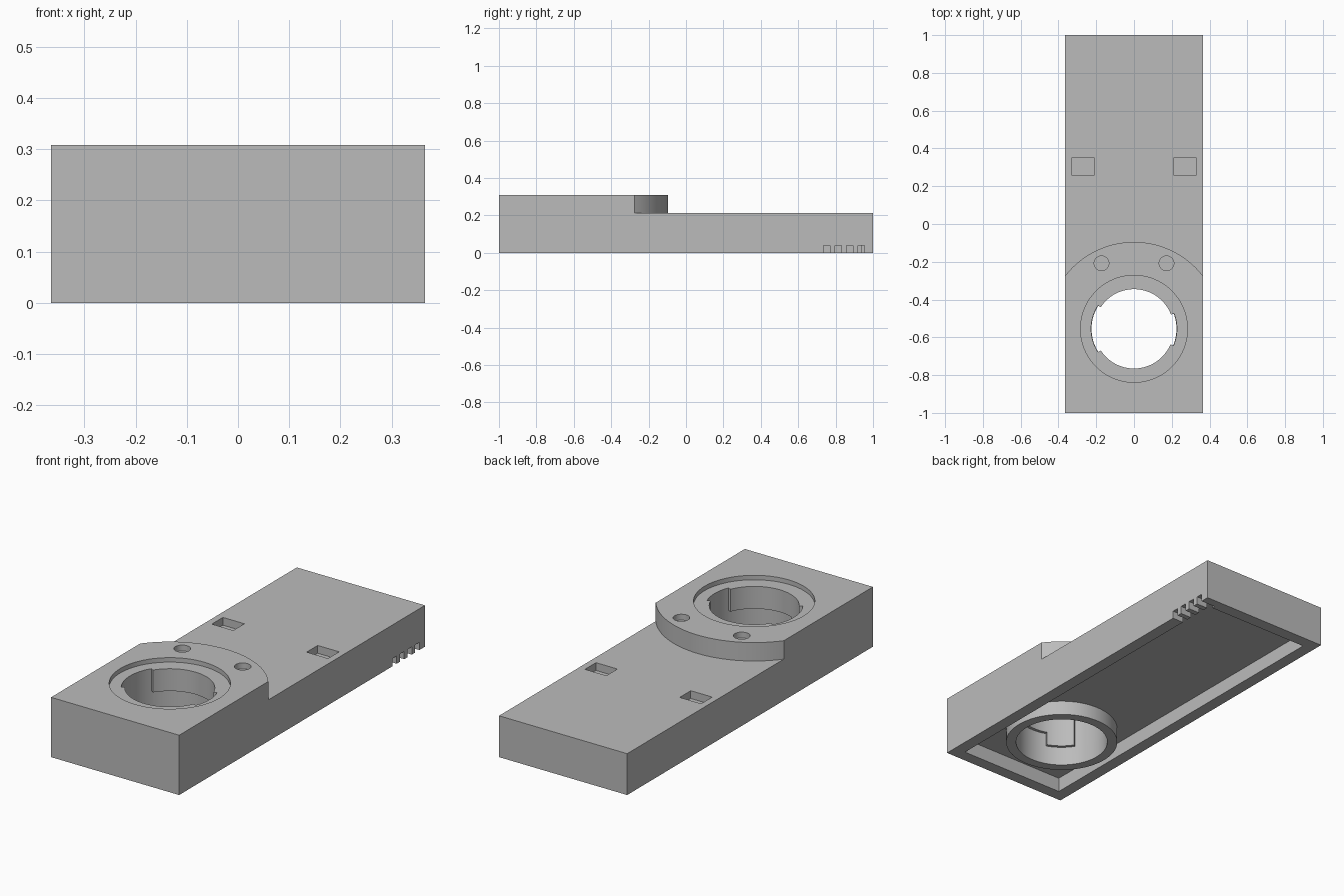
import bpy, bmesh
from math import cos, sin, radians

if "Cube" in bpy.data.objects:
    bpy.data.objects.remove(bpy.data.objects["Cube"], do_unlink=True)

HALF_W, DECK, TOP = 0.365, 0.213, 0.308
CY = -0.555          # centre of the round socket
WALL, CEILING = 0.063, 0.075

grey = bpy.data.materials.new("plain_grey")
grey.use_nodes = True
grey.diffuse_color = (0.5, 0.5, 0.5, 1)
grey.node_tree.nodes["Principled BSDF"].inputs["Base Color"].default_value = (0.5, 0.5, 0.5, 1)


def prism(name, outline, z0, z1):
    """Extrude a counter-clockwise outline between two heights."""
    bm = bmesh.new()
    face = bm.faces.new([bm.verts.new((x, y, z0)) for x, y in outline])
    up = bmesh.ops.extrude_face_region(bm, geom=[face])["geom"]
    for v in up:
        if isinstance(v, bmesh.types.BMVert):
            v.co.z = z1
    bmesh.ops.recalc_face_normals(bm, faces=bm.faces)
    mesh = bpy.data.meshes.new(name)
    bm.to_mesh(mesh)
    bm.free()
    mesh.materials.append(grey)
    ob = bpy.data.objects.new(name, mesh)
    bpy.context.collection.objects.link(ob)
    return ob


def rect(x0, x1, y0, y1):
    return [(x0, y0), (x1, y0), (x1, y1), (x0, y1)]


def arc(r, a0, a1, n, x=0, y=CY):
    angles = [radians(a0 + (a1 - a0) * i / n) for i in range(n + 1)]
    return [(x + r * cos(a), y + r * sin(a)) for a in angles]


def circle(r, n=96, x=0, y=CY):
    return arc(r, 0, 360, n, x, y)[:-1]


def sector(r0, r1, a0, a1):
    return arc(r1, a0, a1, 20) + arc(r0, a1, a0, 20)


def combine(body, operation, outline, z0, z1):
    """Join or cut a prism, then discard the helper."""
    tool = prism("helper", outline, z0, z1)
    tool.hide_render = True
    mod = body.modifiers.new("shape", 'BOOLEAN')
    mod.operation, mod.solver, mod.object = operation, 'EXACT', tool
    bpy.context.view_layer.objects.active = body
    bpy.ops.object.modifier_apply(modifier=mod.name)
    bpy.data.objects.remove(tool, do_unlink=True)


# Long body with raised, round-ended front block
plan = [(-HALF_W, -1), (HALF_W, -1)] + arc(0.46, 37.5, 142.5, 48)
plan[2] = (HALF_W, plan[2][1])
plan[-1] = (-HALF_W, plan[-1][1])
body = prism("housing", rect(-HALF_W, HALF_W, -1, 1), 0, DECK)
combine(body, 'UNION', plan, 0.15, TOP)

# Shallow hollow underneath and the tube standing in it
inner = HALF_W - WALL
combine(body, 'DIFFERENCE', rect(-inner, inner, WALL - 1, 1 - WALL), -0.1, CEILING)
combine(body, 'UNION', circle(0.274), 0, 0.1)

# Socket: top recess, wide lower bore, stops, lip opening, side notches
combine(body, 'DIFFERENCE', circle(0.283), 0.285, 0.4)
combine(body, 'DIFFERENCE', circle(0.225), -0.1, 0.17)
for a0, a1 in ((213, 250), (21, 58)):
    combine(body, 'UNION', sector(0.18, 0.25, a0, a1), 0.1, 0.2)
combine(body, 'DIFFERENCE', circle(0.21), -0.1, 0.4)
for a0, a1 in ((147, 213), (-23, 21)):
    combine(body, 'DIFFERENCE', sector(0.15, 0.227, a0, a1), 0.09, 0.4)

# Blind round holes and rectangular pockets
for side in (-1, 1):
    combine(body, 'DIFFERENCE', circle(0.039, 32, side * 0.172, -0.208), TOP - 0.03, 0.4)
    x = side * 0.27
    combine(body, 'DIFFERENCE', rect(x - 0.061, x + 0.061, 0.26, 0.35), DECK - 0.04, 0.4)

# Vent slots through the lower edge of one long wall
for i in range(4):
    y = 0.735 + i * 0.0615
    combine(body, 'DIFFERENCE', rect(inner - 0.02, 0.4, y, y + 0.035), -0.1, 0.04)

# Smooth round walls, crisp edges
bpy.ops.object.select_all(action='DESELECT')
body.select_set(True)
bpy.context.view_layer.objects.active = body
bpy.ops.object.shade_smooth_by_angle(angle=radians(25))
